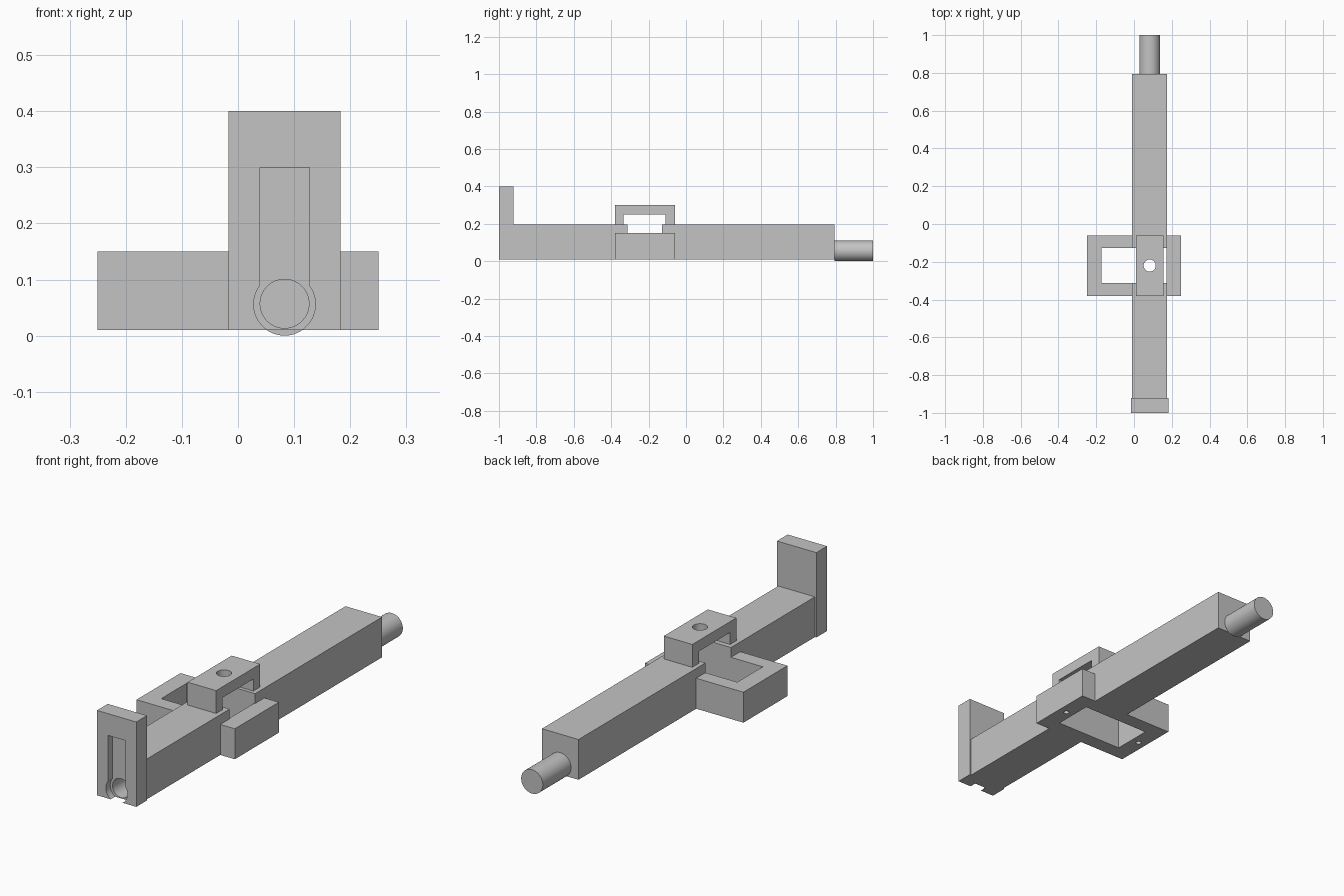
import bpy
import math

if "Cube" in bpy.data.objects:
    bpy.data.objects.remove(bpy.data.objects["Cube"], do_unlink=True)

grey = bpy.data.materials.new("neutral_grey")
grey.use_nodes = True
COLOUR = (0.55, 0.55, 0.55, 1)
grey.diffuse_color = COLOUR
grey.node_tree.nodes["Principled BSDF"].inputs["Base Color"].default_value = COLOUR

AXIS_X = 0.083            # centre line of the long beam
GAP_Y = (-0.312, -0.127)  # opening through frame and beam
MID_Y = -0.22


def box(name, x, y, z):
    """Box spanning the given (low, high) ranges."""
    spans = (x, y, z)
    bpy.ops.mesh.primitive_cube_add(size=1, location=[(a + b) / 2 for a, b in spans])
    ob = bpy.context.object
    ob.name = name
    ob.scale = [b - a for a, b in spans]
    bpy.ops.object.transform_apply(location=False, rotation=False, scale=True)
    ob.data.materials.append(grey)
    return ob


def rod(name, radius, start, length, along_y=True):
    """Cylinder growing from start along +y or +z."""
    x, y, z = start
    centre = (x, y + length / 2, z) if along_y else (x, y, z + length / 2)
    turn = (math.pi / 2 if along_y else 0, 0, 0)
    bpy.ops.mesh.primitive_cylinder_add(vertices=64, radius=radius, depth=length,
                                        location=centre, rotation=turn)
    ob = bpy.context.object
    ob.name = name
    ob.data.materials.append(grey)
    return ob


def cut(targets, cutter):
    """Subtract the cutter from every target, then drop it."""
    cutter.hide_render = True
    for ob in targets:
        bpy.context.view_layer.objects.active = ob
        mod = ob.modifiers.new("cut", "BOOLEAN")
        mod.operation = "DIFFERENCE"
        mod.solver = "EXACT"
        mod.object = cutter
        bpy.ops.object.modifier_apply(modifier=mod.name)
    bpy.data.objects.remove(cutter, do_unlink=True)


# Main parts
beam = box("beam", (AXIS_X - 0.093, AXIS_X + 0.093), (-0.922, 0.795), (0.01, 0.195))
end_plate = box("end_plate", (AXIS_X - 0.1, AXIS_X + 0.1), (-1, -0.922), (0.01, 0.4))
frame = box("side_frame", (-0.25, 0.25), (-0.38, -0.06), (0.01, 0.15))
bridge = box("bridge", (0.01, 0.155), (-0.38, -0.06), (0.195, 0.3))
pin = rod("rear_pin", 0.055, (AXIS_X, 0.795, 0.055), 0.205)

# Rectangular opening through the frame and beam
cut([beam, frame], box("opening", (-0.172, 0.172 + 0.0), GAP_Y, (-0.1, 0.5)))
cut([beam], box("beam_gap", (-0.3, 0.3), GAP_Y, (-0.1, 0.5)))

# Bridge underpass and top hole
cut([bridge], box("underpass", (-0.3, 0.5), (-0.335, -0.11), (0.1, 0.25)))
cut([bridge], rod("top_hole", 0.032, (AXIS_X, MID_Y, 0.2), 0.2, along_y=False))

# Keyhole recess in the end plate, then the deeper bore
cut([end_plate], box("slot", (AXIS_X - 0.044, AXIS_X + 0.044), (-1.1, -0.968), (0.055, 0.3)))
cut([end_plate], rod("counterbore", 0.055, (AXIS_X, -1.1, 0.056), 0.132))
cut([end_plate, beam], rod("bore", 0.0435, (AXIS_X, -1.1, 0.057), 0.31))

# Small blind holes under both frame bars
for x in (-0.21, 0.21):
    cut([frame], rod("screw_hole", 0.012, (x, MID_Y, -0.05), 0.13, along_y=False))

# Smooth round surfaces, keep edges crisp
bpy.ops.object.select_all(action="DESELECT")
for ob in (beam, end_plate, frame, bridge, pin):
    ob.select_set(True)
bpy.context.view_layer.objects.active = beam
bpy.ops.object.shade_smooth_by_angle(angle=math.radians(30))
